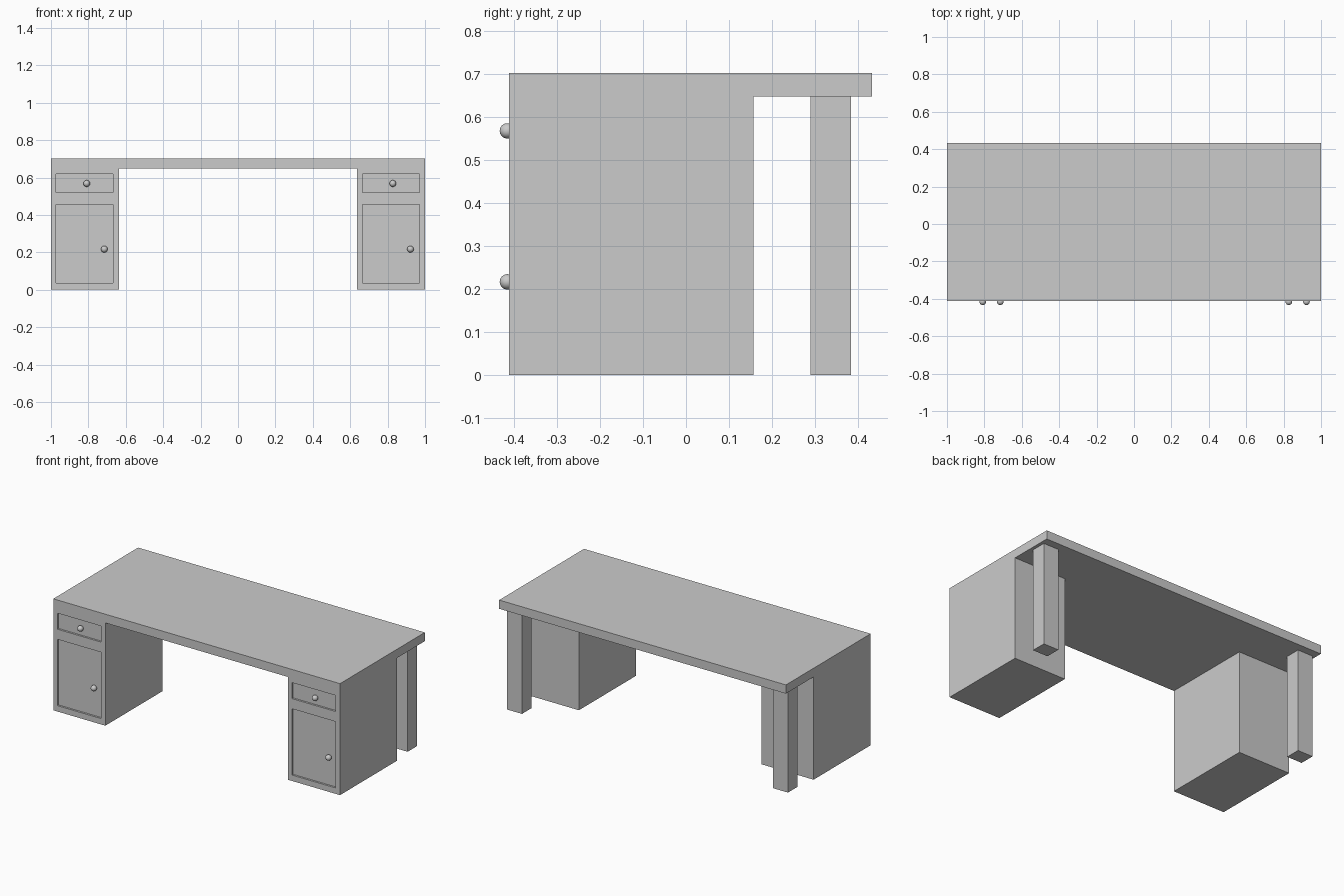
import bpy
import math

if "Cube" in bpy.data.objects:
    bpy.data.objects.remove(bpy.data.objects["Cube"])

FRONT = -0.412     # y of the desk front
BACK = 0.433       # y of the top's rear edge
UNDER = 0.648      # underside of the top
RECESS = 0.012     # depth of the drawer and door panels


def box(name, x, y, z):
    """Box from (min, max) ranges."""
    bpy.ops.mesh.primitive_cube_add(size=1)
    ob = bpy.context.object
    ob.name = name
    for v in ob.data.vertices:
        for i, (a, b) in enumerate((x, y, z)):
            v.co[i] = (a + b) / 2 + v.co[i] * (b - a)
    return ob


def carve(target, x, z):
    """Cut a shallow rectangular panel into the front of a cabinet."""
    cutter = box("panel_cutter", x, (FRONT - 0.1, FRONT + RECESS), z)
    mod = target.modifiers.new("panel", 'BOOLEAN')
    mod.operation = 'DIFFERENCE'
    mod.solver = 'EXACT'
    mod.object = cutter
    bpy.context.view_layer.objects.active = target
    bpy.ops.object.modifier_apply(modifier=mod.name)
    bpy.data.objects.remove(cutter)


def knob(name, x, z):
    bpy.ops.mesh.primitive_uv_sphere_add(
        segments=32, ring_count=16, radius=0.0178,
        location=(x, -0.4155, z), rotation=(math.pi / 2, 0, 0))
    bpy.context.object.name = name
    bpy.ops.object.shade_smooth()


# Desk top
box("desk_top", (-1, 1), (FRONT, BACK), (UNDER, 0.703))

# Two identical cabinets, each with a drawer, a door and knobs
for side, x0 in (("left", -1.0), ("right", 0.637)):
    cabinet = box(side + "_cabinet", (x0, x0 + 0.363), (FRONT, 0.157), (0, UNDER))
    panel_x = (x0 + 0.028, x0 + 0.333)
    carve(cabinet, panel_x, (0.519, 0.62))
    carve(cabinet, panel_x, (0.037, 0.455))
    knob(side + "_drawer_knob", x0 + 0.191, 0.568)
    knob(side + "_door_knob", x0 + 0.285, 0.217)

# Rear legs
for side, x in (("left", (-0.98, -0.875)), ("right", (0.875, 0.98))):
    box(side + "_rear_leg", x, (0.29, 0.384), (0, UNDER))
